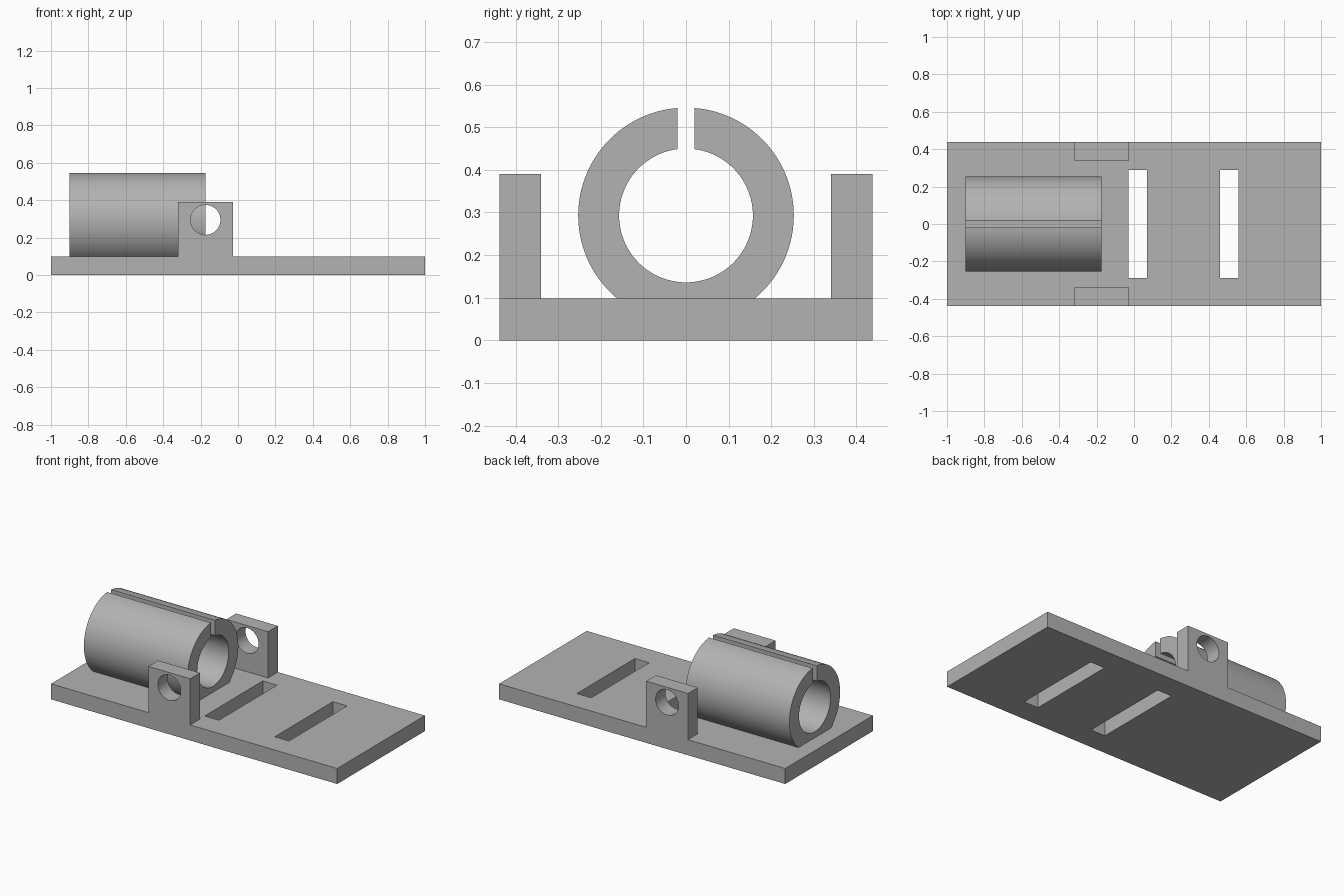
import bpy
import bmesh
from math import sin, cos, asin, pi, radians
from mathutils import Vector

default = bpy.data.objects.get("Cube")
if default:
    bpy.data.objects.remove(default, do_unlink=True)

grey = bpy.data.materials.new("plain grey")
grey.use_nodes = True
colour = (0.45, 0.45, 0.45, 1)
grey.diffuse_color = colour
grey.node_tree.nodes["Principled BSDF"].inputs["Base Color"].default_value = colour


def prism(name, outline, shift):
    """Solid made by pushing a planar outline along a vector."""
    bm = bmesh.new()
    face = bm.faces.new([bm.verts.new(p) for p in outline])
    top = bmesh.ops.extrude_face_region(bm, geom=[face])["geom"]
    moved = [v for v in top if isinstance(v, bmesh.types.BMVert)]
    bmesh.ops.translate(bm, verts=moved, vec=Vector(shift))
    bmesh.ops.recalc_face_normals(bm, faces=bm.faces)
    mesh = bpy.data.meshes.new(name)
    bm.to_mesh(mesh)
    bm.free()
    mesh.materials.append(grey)
    obj = bpy.data.objects.new(name, mesh)
    bpy.context.collection.objects.link(obj)
    return obj


def box(name, x0, x1, y0, y1, z0, z1):
    corners = [(x0, y0, z0), (x1, y0, z0), (x1, y1, z0), (x0, y1, z0)]
    return prism(name, corners, (0, 0, z1 - z0))


def activate(obj):
    bpy.ops.object.select_all(action="DESELECT")
    obj.select_set(True)
    bpy.context.view_layer.objects.active = obj


def cut(obj, cutter):
    """Subtract the cutter, then discard it."""
    cutter.hide_render = True
    activate(obj)
    mod = obj.modifiers.new("cut", "BOOLEAN")
    mod.operation = "DIFFERENCE"
    mod.solver = "EXACT"
    mod.object = cutter
    bpy.ops.object.modifier_apply(modifier=mod.name)
    bpy.data.objects.remove(cutter, do_unlink=True)


def smooth(obj):
    activate(obj)
    bpy.ops.object.shade_smooth_by_angle(angle=radians(30))


half_width = 0.4375
deck = 0.098

# Base plate with two strap slots
plate = box("base_plate", -1, 1, -half_width, half_width, 0, deck)
for x in (-0.03, 0.46):
    cut(plate, box("slot_cutter", x, x + 0.1, -0.29, 0.29, -0.1, 0.2))

# Split clamp tube: C-shaped section, flat where it meets the plate
axis_z, outer, inner, half_gap = 0.293, 0.253, 0.157, 0.02


def arc(radius, start, end, steps):
    angles = [start + (end - start) * i / steps for i in range(steps + 1)]
    return [(-0.9, radius * sin(a), axis_z + radius * cos(a)) for a in angles]


gap_out, gap_in = asin(half_gap / outer), asin(half_gap / inner)
foot = pi / 2 + asin((axis_z - deck) / outer)
section = (arc(outer, gap_out, foot, 48)
           + arc(outer, 2 * pi - foot, 2 * pi - gap_out, 48)
           + arc(inner, 2 * pi - gap_in, gap_in, 96))
tube = prism("split_tube", section, (0.725, 0, 0))
smooth(tube)

# Upright side lugs with a round cross hole
for name, side in (("right_lug", -1), ("left_lug", 1)):
    y0, y1 = sorted((side * 0.34, side * half_width))
    lug = box(name, -0.32, -0.028, y0, y1, deck, 0.39)
    ring = [(-0.174 + 0.08 * cos(2 * pi * i / 64), y0 - 0.1,
             0.295 + 0.08 * sin(2 * pi * i / 64)) for i in range(64)]
    cut(lug, prism("hole_cutter", ring, (0, 0.3, 0)))
    smooth(lug)
